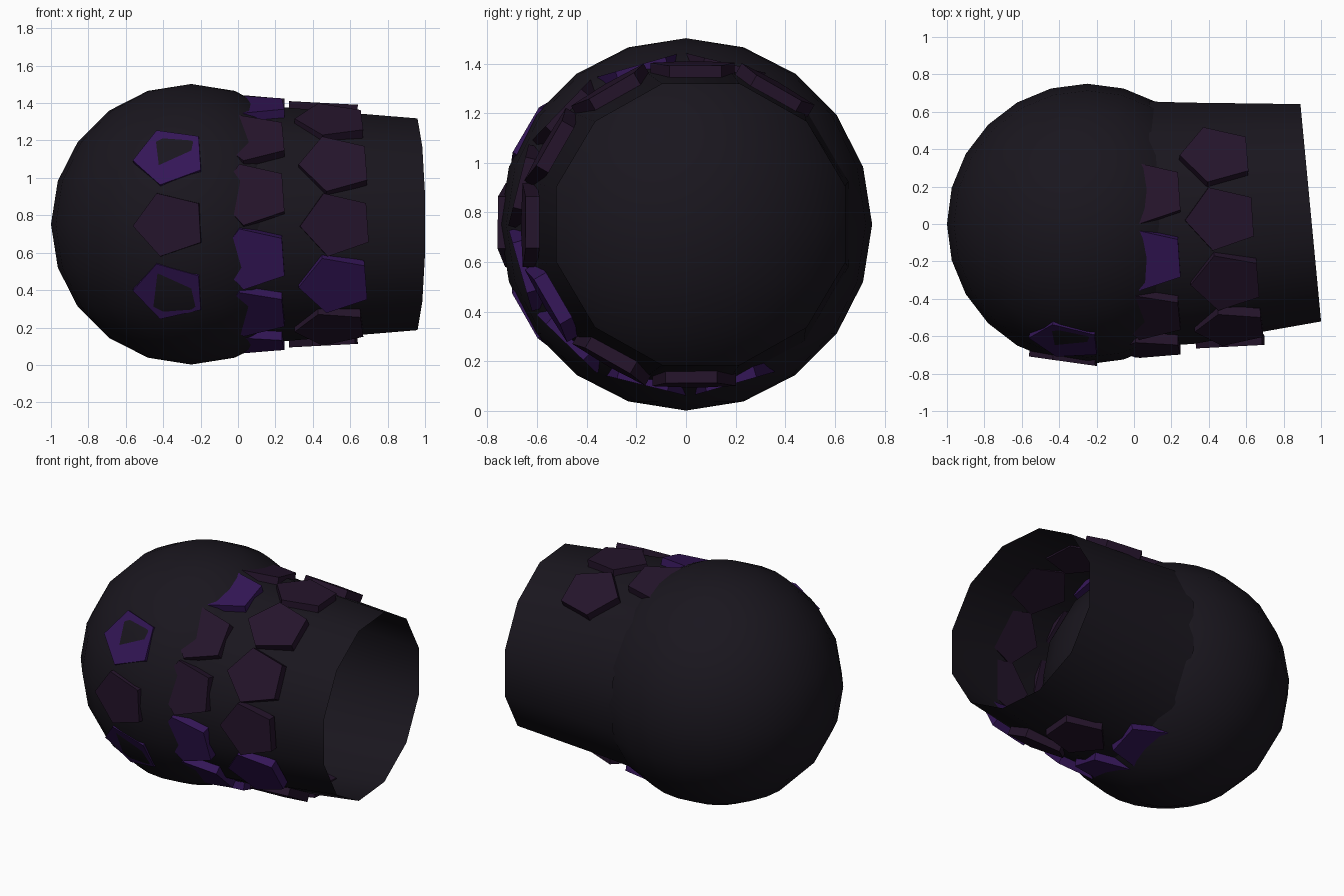
import bpy, bmesh
from math import sin, cos, pi, radians
from mathutils import Vector

if "Cube" in bpy.data.objects:
    bpy.data.objects.remove(bpy.data.objects["Cube"])

CZ = 0.752  # height of the main axis


def material(name, rgb):
    m = bpy.data.materials.new(name)
    m.diffuse_color = (*rgb, 1)
    m.use_nodes = True
    m.node_tree.nodes["Principled BSDF"].inputs["Base Color"].default_value = m.diffuse_color
    return m


DARK = material("dark_shell", (0.010, 0.008, 0.013))
VIOLET = material("violet_scale", (0.034, 0.008, 0.095))
PLUM = material("plum_scale", (0.018, 0.007, 0.024))


def finish(bm, name, mat, smooth=False):
    bmesh.ops.recalc_face_normals(bm, faces=bm.faces)
    for f in bm.faces:
        f.smooth = smooth
    me = bpy.data.meshes.new(name)
    bm.to_mesh(me)
    bm.free()
    me.materials.append(mat)
    ob = bpy.data.objects.new(name, me)
    bpy.context.collection.objects.link(ob)
    return ob


# round shell
bm = bmesh.new()
bmesh.ops.create_uvsphere(bm, u_segments=24, v_segments=10, radius=0.75)
bmesh.ops.translate(bm, vec=(-0.25, 0, CZ), verts=bm.verts)
finish(bm, "shell", DARK, True)

# open tapered sleeve, bent slightly to the back: x centre, y centre, y half, z half, slant
SIDES = 12
bm = bmesh.new()
rings = []
for x, y, ry, rz, slant in ((0.08, 0.0, 0.655, 0.64, 0.0),
                            (0.30, 0.004, 0.645, 0.62, -0.03),
                            (0.945, 0.06, 0.581, 0.566, -0.095)):
    ring = []
    for i in range(SIDES):
        a = 2 * pi * (i + 0.5) / SIDES
        dy = ry * cos(a) / cos(pi / SIDES)
        dz = rz * sin(a) / cos(pi / SIDES)
        ring.append(bm.verts.new((x + slant * dy, y + dy, CZ + dz)))
    rings.append(ring)
for r0, r1 in zip(rings, rings[1:]):
    for i in range(SIDES):
        j = (i + 1) % SIDES
        bm.faces.new((r0[i], r0[j], r1[j], r1[i]))
finish(bm, "sleeve", DARK, True)


def scale_plate(name, mat, x, yc, ry, rz, deg, tilt=0.0, twist=0.0, lean=0.0):
    """Pentagonal plate, its point towards -x, set around the axis at angle deg."""
    a = radians(deg)
    n = Vector((0, -cos(a), sin(a)))
    t = Vector((0, sin(a), cos(a)))
    c = Vector((x, yc - ry * cos(a), CZ + rz * sin(a)))
    c.x += lean * c.y
    u = Vector((cos(tilt), 0, 0)) + n * sin(tilt)
    n2 = n * cos(tilt) - Vector((sin(tilt), 0, 0))
    bm = bmesh.new()
    vs = []
    for k in range(5):
        b = pi + twist + 2 * pi * k / 5
        vs.append(bm.verts.new(c + u * 0.2 * cos(b) + t * 0.178 * sin(b)))
    face = bm.faces.new(vs)
    ext = bmesh.ops.extrude_face_region(bm, geom=[face], use_keep_orig=True)
    new = [g for g in ext["geom"] if isinstance(g, bmesh.types.BMVert)]
    bmesh.ops.translate(bm, vec=-n2 * 0.057, verts=new)
    finish(bm, name, mat)


# first row of scales, where shell and sleeve meet
for i in range(8):
    deg = -106 + 30 * i
    mat = VIOLET if deg < 0 or deg == 74 else PLUM
    scale_plate(f"collar_scale_{i}", mat, 0.08, 0.0, 0.695, 0.668, deg, 0, 0.06)

# second row of scales, on the sleeve
for i in range(8):
    deg = -90 + 30 * i
    mat = VIOLET if deg == -30 else PLUM
    scale_plate(f"sleeve_scale_{i}", mat, 0.475, 0.03, 0.685, 0.648, deg,
                radians(-3), 0.06, -0.085)

# three scales almost sunk into the front of the shell
for i, (deg, r, mat) in enumerate(((-30, 0.724, VIOLET), (0, 0.736, PLUM), (30, 0.727, VIOLET))):
    scale_plate(f"shell_scale_{i}", mat, -0.365, 0.0, r, r, deg, radians(8), 0.05)
